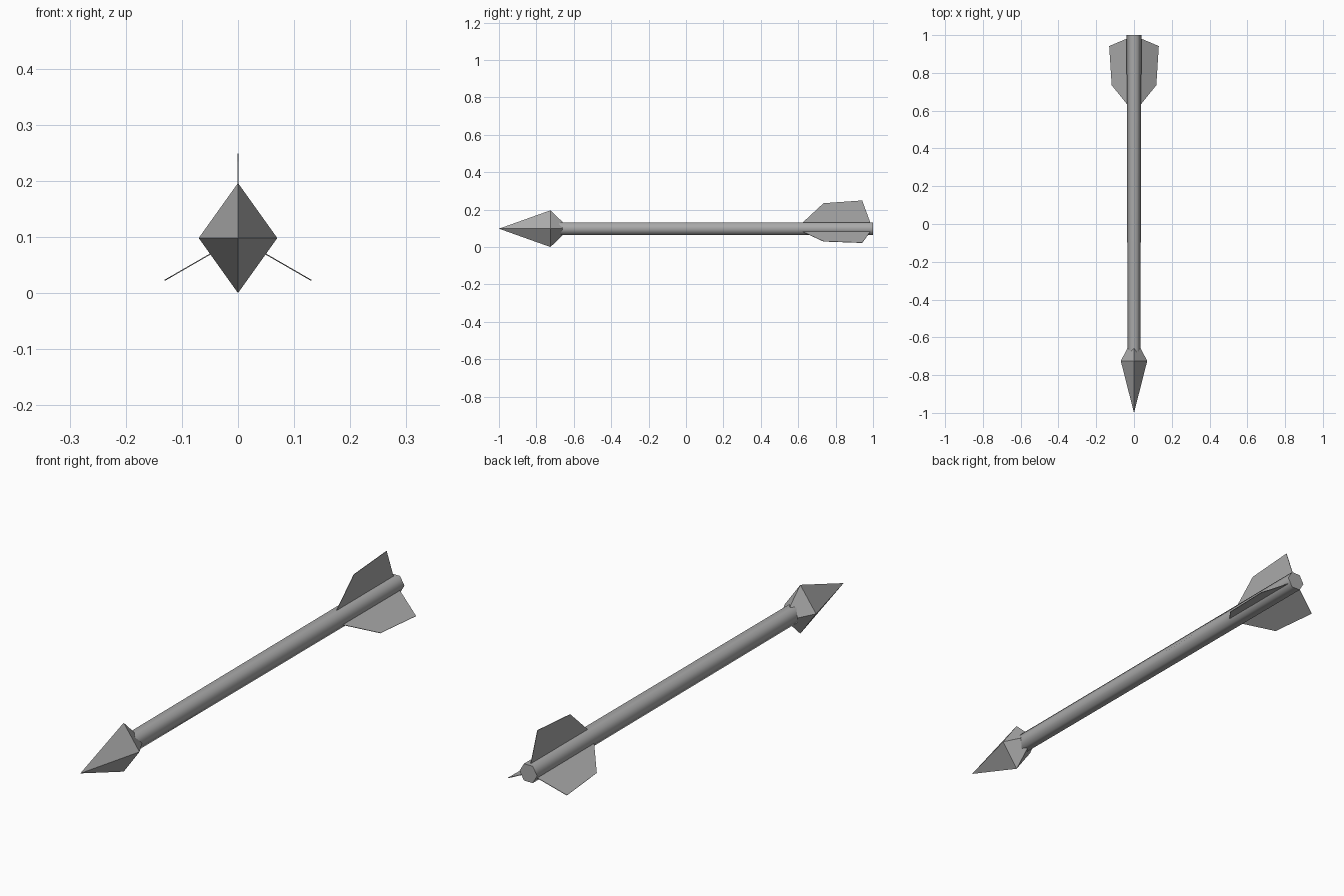
import bpy, bmesh, math
from mathutils import Matrix, Vector

cube = bpy.data.objects.get("Cube")
if cube:
    bpy.data.objects.remove(cube)

AXIS_Z = 0.098

grey = bpy.data.materials.new("plain grey")
grey.use_nodes = True
colour = (0.4, 0.4, 0.4, 1)
grey.diffuse_color = colour
grey.node_tree.nodes["Principled BSDF"].inputs["Base Color"].default_value = colour


def add_object(name, bm):
    bmesh.ops.recalc_face_normals(bm, faces=bm.faces)
    mesh = bpy.data.meshes.new(name)
    bm.to_mesh(mesh)
    bm.free()
    mesh.materials.append(grey)
    obj = bpy.data.objects.new(name, mesh)
    bpy.context.collection.objects.link(obj)
    return obj


def loft(name, sides, sections):
    """Join rings given as (y, half width, half height) along the arrow, closing both ends."""
    bm = bmesh.new()
    rings = []
    for y, rx, rz in sections:
        angles = [math.tau * i / sides for i in range(sides)]
        rings.append([bm.verts.new((rx * math.cos(a), y, AXIS_Z + rz * math.sin(a)))
                      for a in angles])
    for a, b in zip(rings, rings[1:]):
        for i in range(sides):
            j = (i + 1) % sides
            bm.faces.new((a[i], a[j], b[j], b[i]))
    bm.faces.new(rings[0])
    bm.faces.new(rings[-1])
    bmesh.ops.remove_doubles(bm, verts=bm.verts, dist=0.0001)
    return add_object(name, bm)


# Six-sided shaft with soft sides and a flat rear end
shaft = loft("shaft", 6, [(-0.68, 0.034, 0.038), (1.0, 0.039, 0.039)])
bpy.context.view_layer.objects.active = shaft
shaft.select_set(True)
bpy.ops.object.shade_smooth_by_angle(angle=math.radians(65))
shaft.select_set(False)

# Four-sided faceted head
loft("arrowhead", 4, [(-1.0, 0, 0), (-0.725, 0.07, 0.098), (-0.66, 0.036, 0.036)])

# Three thin fins set evenly around the shaft
FIN_OUTLINE = [(0.61, 0.02), (0.735, 0.136), (0.942, 0.151), (0.99, 0.02)]
THICKNESS = 0.002
for name, turn in (("top_fin", 0), ("left_fin", 120), ("right_fin", -120)):
    bm = bmesh.new()
    face = bm.faces.new([bm.verts.new((-THICKNESS / 2, y, r)) for y, r in FIN_OUTLINE])
    side = bmesh.ops.extrude_face_region(bm, geom=[face])
    moved = [v for v in side["geom"] if isinstance(v, bmesh.types.BMVert)]
    bmesh.ops.translate(bm, verts=moved, vec=Vector((THICKNESS, 0, 0)))
    place = Matrix.Translation((0, 0, AXIS_Z)) @ Matrix.Rotation(math.radians(turn), 4, "Y")
    bmesh.ops.transform(bm, matrix=place, verts=bm.verts)
    add_object(name, bm)
